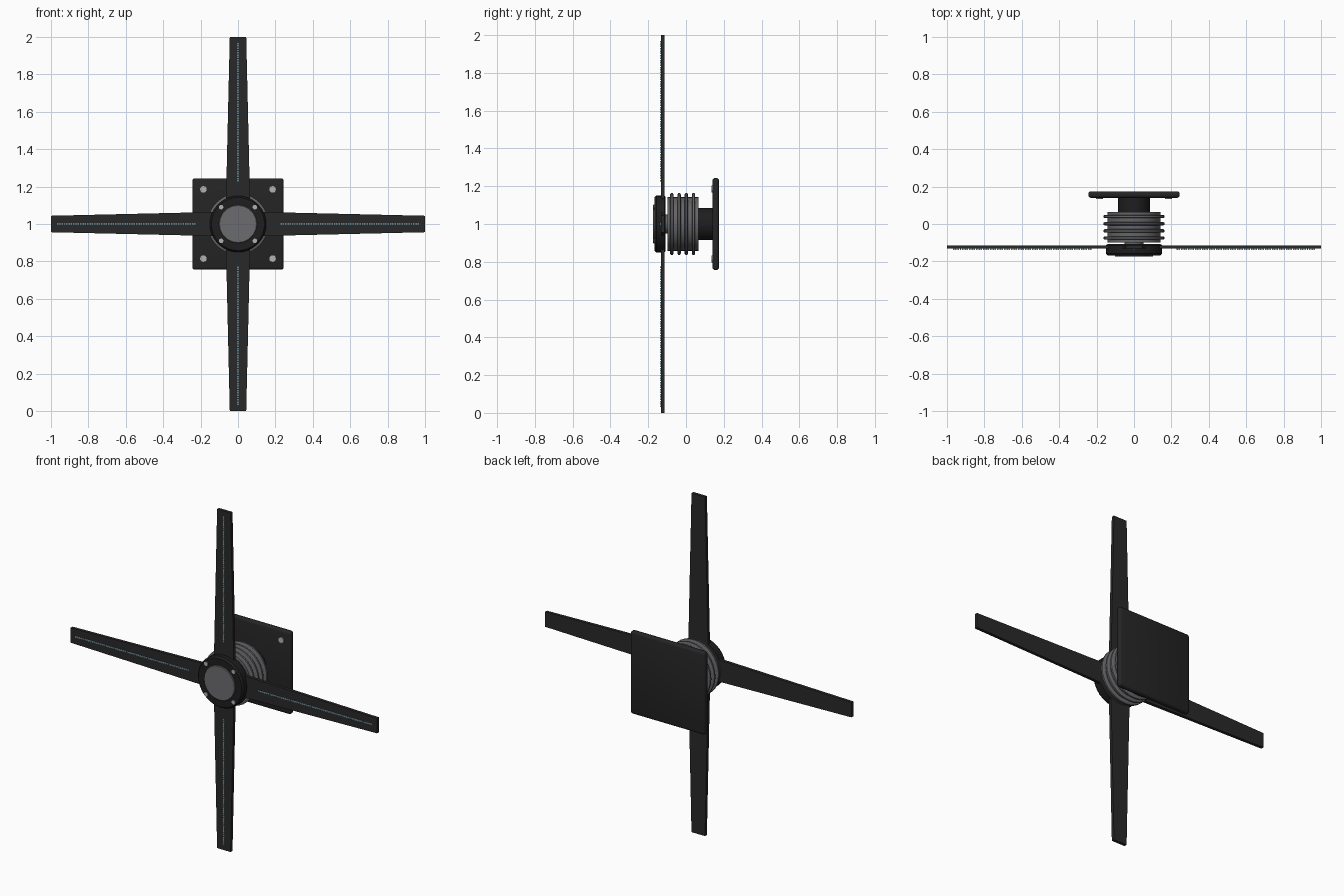
import bpy, bmesh, math
from mathutils import Matrix, Vector

if "Cube" in bpy.data.objects:
    bpy.data.objects.remove(bpy.data.objects["Cube"])


def mat(name, r, g, b):
    m = bpy.data.materials.new(name)
    m.diffuse_color = (r, g, b, 1)
    m.use_nodes = True
    m.node_tree.nodes["Principled BSDF"].inputs["Base Color"].default_value = m.diffuse_color
    return m


BLADE = mat("blade black", 0.022, 0.022, 0.022)
HUB = mat("hub black", 0.013, 0.013, 0.014)
PLATE = mat("plate black", 0.018, 0.018, 0.018)
FIN = mat("fin grey", 0.13, 0.13, 0.14)
CAP = mat("cap grey", 0.15, 0.15, 0.16)
STEEL = mat("screw steel", 0.45, 0.45, 0.45)
LED = mat("led pale blue", 0.45, 0.78, 0.90)


def finish(bm, name, material, smooth=True):
    bmesh.ops.recalc_face_normals(bm, faces=bm.faces)
    me = bpy.data.meshes.new(name)
    bm.to_mesh(me)
    bm.free()
    ob = bpy.data.objects.new(name, me)
    bpy.context.collection.objects.link(ob)
    me.materials.append(material)
    if smooth:
        bpy.ops.object.select_all(action='DESELECT')
        ob.select_set(True)
        bpy.context.view_layer.objects.active = ob
        bpy.ops.object.shade_smooth_by_angle(angle=math.radians(35))
    return ob


def lathe(name, profile, material, seg=32, cx=0, cz=1):
    """Closed solid turned around the y axis; profile is (radius, y)."""
    bm = bmesh.new()
    rings = []
    for r, y in profile:
        rings.append([bm.verts.new((cx + r * math.cos(2 * math.pi * i / seg), y,
                                    cz + r * math.sin(2 * math.pi * i / seg)))
                      for i in range(seg)])
    for a, b in zip(rings, rings[1:]):
        for i in range(seg):
            j = (i + 1) % seg
            bm.faces.new((a[i], a[j], b[j], b[i]))
    bm.faces.new(rings[0])
    bm.faces.new(rings[-1])
    return finish(bm, name, material)


# Wall plate with rounded edges
bm = bmesh.new()
bmesh.ops.create_cube(bm, size=1, matrix=Matrix.Translation((0, 0.1575, 1))
                      @ Matrix.Diagonal((0.488, 0.035, 0.488, 1)))
bmesh.ops.bevel(bm, geom=bm.edges[:], offset=0.014, segments=3, profile=0.5, affect='EDGES')
finish(bm, "wall_plate", PLATE)

# Motor: neck, finned housing, drive shaft
lathe("mount_neck", [(0.085, 0.06), (0.085, 0.145)], HUB)
lathe("motor_housing", [(0.142, -0.098), (0.142, 0.065)], FIN)
for k in range(4):
    y = -0.075 + 0.0383 * k
    lathe(f"cooling_fin_{k + 1}", [(0.14, y - 0.009), (0.157, y - 0.009), (0.163, y - 0.005),
                                   (0.163, y + 0.005), (0.157, y + 0.009), (0.14, y + 0.009)], FIN)
lathe("drive_shaft", [(0.05, -0.115), (0.05, -0.09)], FIN)

# Hub and its front cap
lathe("hub", [(0.142, -0.108), (0.151, -0.114), (0.151, -0.157), (0.142, -0.168)], HUB)
lathe("hub_cap", [(0.102, -0.16), (0.102, -0.172), (0.099, -0.175)], CAP, 20)

# Screws on the plate and on the hub
for sx in (-1, 1):
    for sz in (-1, 1):
        lathe("plate_screw", [(0.018, 0.15), (0.018, 0.134)], STEEL, 12, sx * 0.185, 1 + sz * 0.185)
        lathe("hub_screw", [(0.012, -0.16), (0.012, -0.172)], STEEL, 12, sx * 0.09, 1 + sz * 0.09)

# Four tapered blades, each with a row of small lamps
for k in range(4):
    turn = Matrix.Translation((0, 0, 1)) @ Matrix.Rotation(k * math.pi / 2, 4, 'Y')
    bm = bmesh.new()
    outline = [(-0.065, 0.1), (0.065, 0.1), (0.044, 1), (-0.044, 1)]
    face = bm.faces.new([bm.verts.new((x, -0.132, z)) for x, z in outline])
    ext = bmesh.ops.extrude_face_region(bm, geom=[face])
    bmesh.ops.translate(bm, vec=(0, 0.018, 0),
                        verts=[v for v in ext["geom"] if isinstance(v, bmesh.types.BMVert)])
    bm.transform(turn)
    finish(bm, f"blade_{k + 1}", BLADE, False)

    bm = bmesh.new()
    for i in range(60):
        place = Matrix.Translation((0, -0.134, 0.23 + i * 0.735 / 59))
        bmesh.ops.create_cube(bm, size=1, matrix=turn @ place
                              @ Matrix.Diagonal((0.008, 0.008, 0.008, 1)))
    finish(bm, f"lamp_row_{k + 1}", LED, False)
